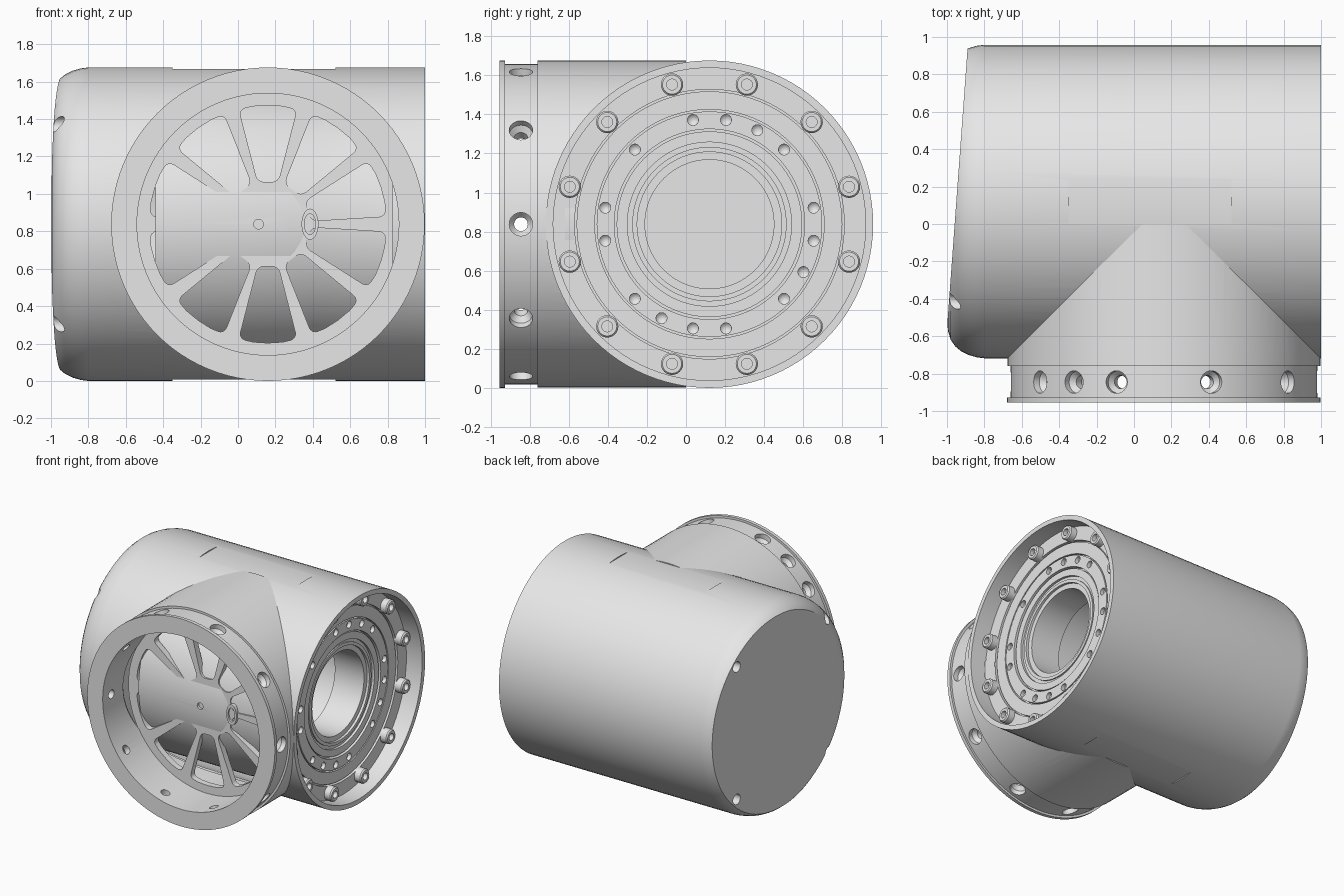
import bpy, bmesh
from math import radians, pi
from mathutils import Matrix, Vector

cube = bpy.data.objects.get("Cube")
if cube:
    bpy.data.objects.remove(cube, do_unlink=True)

# One grey material
grey = bpy.data.materials.new("plain grey")
grey.use_nodes = True
grey.diffuse_color = (0.8, 0.8, 0.8, 1)
grey.node_tree.nodes["Principled BSDF"].inputs["Base Color"].default_value = (0.8, 0.8, 0.8, 1)

T, R = Matrix.Translation, Matrix.Rotation
RAD = 0.838


def rot(deg, axis):
    return R(radians(deg), 4, axis)


# Axis frames: local z runs along +x (body) or along -y (branch)
CENTRE = T((0, 0.12, RAD))
BODY = CENTRE @ rot(90, 'Y')
BRANCH = T((0.16, 0, RAD)) @ rot(90, 'X')


def add(name, bm):
    # Consistent normals, always pointing out of the solid
    bmesh.ops.recalc_face_normals(bm, faces=bm.faces)
    if bm.calc_volume(signed=True) < 0:
        bmesh.ops.reverse_faces(bm, faces=bm.faces)
    mesh = bpy.data.meshes.new(name)
    bm.to_mesh(mesh)
    bm.free()
    mesh.materials.append(grey)
    ob = bpy.data.objects.new(name, mesh)
    bpy.context.collection.objects.link(ob)
    return ob


def lathe(name, profile, frame, steps=96, closed=False):
    """Turn a (radius, height) profile around the local z axis of frame."""
    bm = bmesh.new()
    vs = [bm.verts.new((r, 0, h)) for r, h in profile]
    pairs = list(zip(vs, vs[1:])) + ([(vs[-1], vs[0])] if closed else [])
    es = [bm.edges.new(p) for p in pairs]
    bmesh.ops.spin(bm, geom=vs + es, cent=(0, 0, 0), axis=(0, 0, 1),
                   angle=2 * pi, steps=steps)
    bmesh.ops.remove_doubles(bm, verts=bm.verts, dist=1e-5)
    bm.transform(frame)
    return add(name, bm)


def rod(r, h0, h1, frame, steps=96):
    return lathe("cutter", [(0, h0), (r, h0), (r, h1), (0, h1)], frame, steps)


def box(lo, hi, frame):
    bm = bmesh.new()
    bmesh.ops.create_cube(bm, size=1)
    lo, hi = Vector(lo), Vector(hi)
    bm.transform(frame @ T((lo + hi) / 2) @ Matrix.Diagonal((*(hi - lo), 1)))
    return add("cutter", bm)


def cut(target, tool):
    mod = target.modifiers.new("cut", 'BOOLEAN')
    mod.operation, mod.solver, mod.object = 'DIFFERENCE', 'EXACT', tool
    bpy.context.view_layer.objects.active = target
    bpy.ops.object.modifier_apply(modifier=mod.name)
    bpy.data.objects.remove(tool, do_unlink=True)


# Housing: hollow round body, rounded at the closed end and sliced at a tilt
housing = lathe("housing", [
    (.80, 1), (RAD, 1), (RAD, -.80), (.833, -.84), (.82, -.885), (.80, -.925), (.775, -.955),
    (.74, -.98), (.69, -.995), (.60, -1), (0, -1), (0, -.78), (.80, -.78)], BODY, closed=True)
cut(housing, box((-.5, -1.5, -1.5), (0, 1.5, 1.5), CENTRE @ T((-.95, 0, 0)) @ rot(-4.2, 'Z')))

# Opening from the body into the branch
cut(housing, rod(.71, .05, 1.1, BRANCH))

# Flat pads on the top and bottom
for turn in (0, 180):
    cut(housing, box((-.35, -.12, RAD - .0088), (.52, .12, RAD + .1),
                     CENTRE @ rot(turn, 'X')))

# Screw holes in the end cap
for a in range(45, 360, 90):
    cut(housing, rod(.042, -1.1, -.82, BODY @ rot(a, 'Z') @ T((.755, 0, 0)), 24))

# Side branch: tube with a grooved neck and thin flange, trimmed to the body
neck = lathe("branch_neck", [(.70, 0), (.837, 0), (.837, .76), (.82, .76), (.82, .927),
                             (RAD, .927), (RAD, .955), (.70, .955)], BRANCH, closed=True)
cut(neck, rod(.815, -1.2, 1.2, BODY))

# Countersunk radial holes round the neck
for a in [36 * k for k in range(10)] + [126]:
    frame = BRANCH @ rot(a, 'Z') @ T((0, 0, .845)) @ rot(90, 'Y')
    cut(neck, lathe("cutter", [(0, .6), (.035, .6), (.035, .75), (.06, .78),
                               (.06, .9), (0, .9)], frame, 24))

# Drive core: barrel, stepped front rings and a bore opening into a cavity
core = lathe("drive_core", [
    (0, -.44), (.76, -.44), (.76, .28), (.73, .40), (.73, .825), (.803, .825),
    (.803, .86), (.69, .86), (.69, .83), (.68, .83), (.68, .85), (.587, .85),
    (.587, .82), (.577, .82), (.577, .85), (.487, .85), (.487, .81), (.475, .81),
    (.475, .84), (.42, .84), (.42, .82), (.395, .82), (.395, .83), (.37, .83),
    (.37, .81), (.33, .81), (.33, .55), (.45, .55), (.45, -.38), (0, -.38)], BODY)
for k in range(20):
    if k not in (1, 6, 8, 11, 16):
        frame = BODY @ rot(99 + 18 * k, 'Z') @ T((.54, 0, 0))
        cut(core, lathe("cutter", [(0, .79), (.028, .82), (.028, .9), (0, .9)], frame, 20))
cut(core, rod(.026, .58, .7, BRANCH @ T((-.05, 0, 0)), 20))

# Screws round the open end
for k in range(12):
    lathe("ring_screw_%d" % (k + 1),
          [(0, .84), (.057, .84), (.057, .91), (.049, .92), (.028, .92), (.028, .885), (0, .885)],
          BODY @ rot(15 + 30 * k, 'Z') @ T((.74, 0, 0)), 24)

# Spoked plate inside the branch
plate = lathe("spoked_plate", [(0, .57), (.705, .57), (.705, .62), (0, .62)], BRANCH)
outline = [(.225, -.055), (.612, -.155), (.63, -.08), (.635, 0), (.63, .08),
           (.612, .155), (.225, .055)]
for k in range(10):
    bm = bmesh.new()
    low, high = ([bm.verts.new((x, y, z)) for x, y in outline] for z in (.5, .7))
    bm.faces.new(low)
    bm.faces.new(high)
    n = len(outline)
    for i in range(n):
        j = (i + 1) % n
        bm.faces.new((low[i], low[j], high[j], high[i]))
    bmesh.ops.recalc_face_normals(bm, faces=bm.faces)
    corners = [bm.edges.get((low[i], high[i])) for i in (0, 1, n - 2, n - 1)]
    bmesh.ops.bevel(bm, geom=corners, offset=.035, segments=4, profile=.5, affect='EDGES')
    bm.transform(BRANCH @ rot(18 + 36 * k, 'Z'))
    cut(plate, add("cutter", bm))

# Oval bushing at the inner end of the narrow spoke
lathe("oval_bushing", [(.03, .55), (.045, .55), (.045, .635), (.03, .635)],
      BRANCH @ T((.225, 0, 0)) @ Matrix.Diagonal((1, 1.85, 1, 1)), 32, closed=True)

# Smooth shading with sharp edges kept
bpy.ops.object.select_all(action='DESELECT')
for ob in bpy.context.collection.objects:
    if ob.type == 'MESH' and grey.name in ob.data.materials:
        ob.select_set(True)
        bpy.context.view_layer.objects.active = ob
bpy.ops.object.shade_smooth_by_angle(angle=radians(30))
